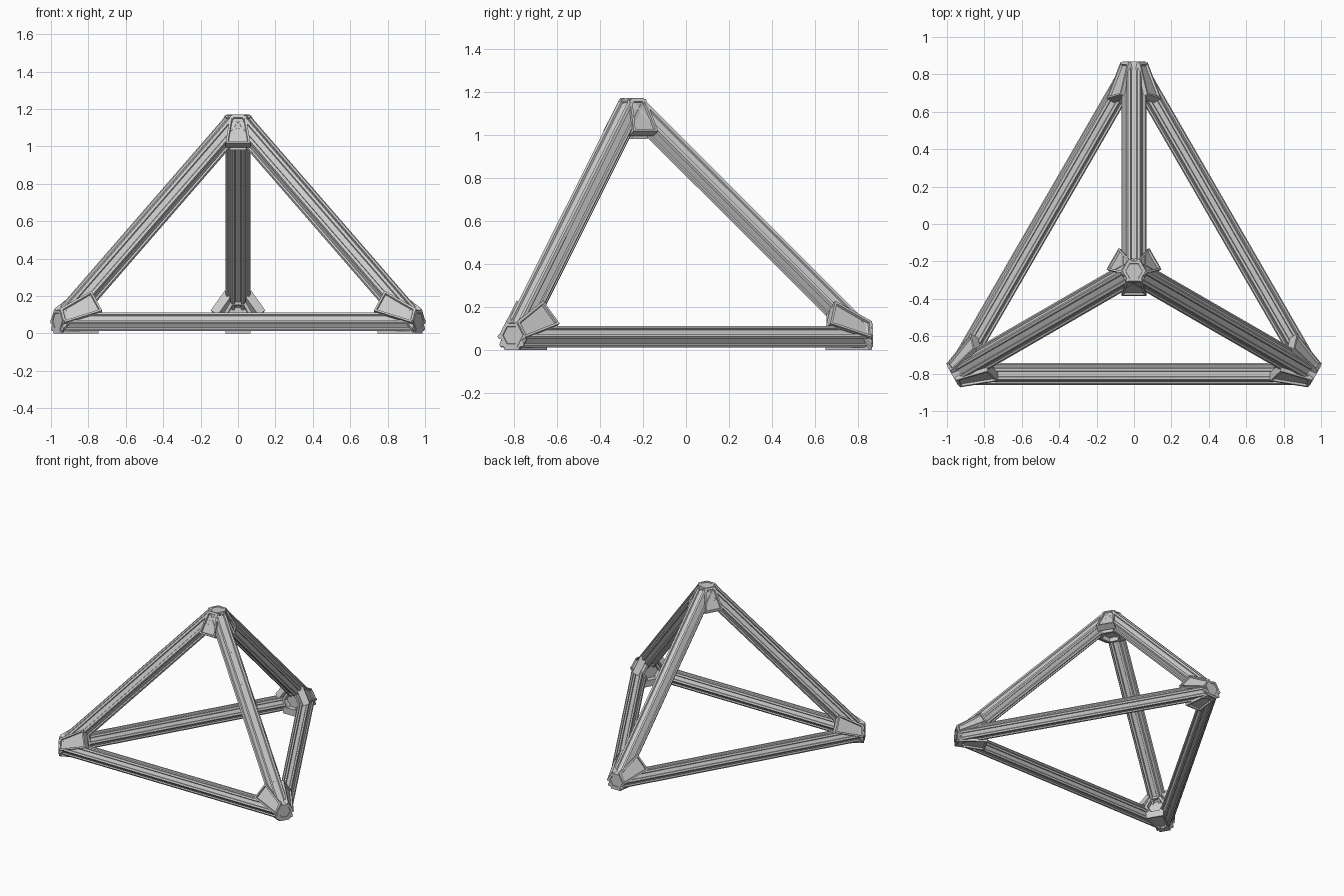
import bpy, bmesh, math
from mathutils import Vector as V

if "Cube" in bpy.data.objects:
    bpy.data.objects.remove(bpy.data.objects["Cube"])

CY = -0.252                       # y of the pyramid axis
AX = V((0, CY, 0))
UP = V((0, 0, 1))
CAP_R, CAP_Z = 1.12, 1.17         # planes that truncate the corners


def rad(a):
    return V((math.cos(math.radians(a)), math.sin(math.radians(a)), 0))


def finish(bm, name):
    bmesh.ops.recalc_face_normals(bm, faces=bm.faces)
    me = bpy.data.meshes.new(name)
    bm.to_mesh(me)
    bm.free()
    ob = bpy.data.objects.new(name, me)
    bpy.context.collection.objects.link(ob)


def loft(bm, a, b):
    va, vb = [bm.verts.new(p) for p in a], [bm.verts.new(p) for p in b]
    n = len(a)
    for i in range(n):
        bm.faces.new((va[i], va[(i + 1) % n], vb[(i + 1) % n], vb[i]))
    f1, f2 = bm.faces.new(va[::-1]), bm.faces.new(vb)
    bmesh.ops.recalc_face_normals(bm, faces=bm.faces)
    return f1, f2


def recess(bm, face, margin, depth):
    # stepped inset pocket
    bmesh.ops.inset_region(bm, faces=[face], thickness=margin)
    bmesh.ops.inset_region(bm, faces=[face], thickness=0.004, depth=-depth)


def trim(bm, co, no):
    r = bmesh.ops.bisect_plane(bm, geom=bm.verts[:] + bm.edges[:] + bm.faces[:], dist=1e-5,
                               plane_co=co, plane_no=no, clear_outer=True)
    edges = [e for e in r['geom_cut'] if isinstance(e, bmesh.types.BMEdge)]
    if edges:
        bmesh.ops.holes_fill(bm, edges=edges, sides=0)


def trim_corners(bm):
    trim(bm, V((0, 0, CAP_Z - 0.004)), UP)
    trim(bm, V((0, 0, 0)), -UP)
    for a in ANGLES:
        trim(bm, AX + rad(a) * (CAP_R - 0.004), rad(a))


# hexagonal bar with a groove along every side
def bar(name, p, q, u, apothem):
    d = (q - p).normalized()
    v = d.cross(u)
    R = apothem / math.cos(math.pi / 6)
    pts = []
    for k in range(6):
        a0, a1, am = (math.radians(30 + 60 * k + o) for o in (0, 60, 30))
        c0 = u * math.cos(a0) * R + v * math.sin(a0) * R
        c1 = u * math.cos(a1) * R + v * math.sin(a1) * R
        n = u * math.cos(am) + v * math.sin(am)
        for t, h in ((0, 0), (.22, 0), (.28, .009), (.72, .009), (.78, 0)):
            pts.append(c0.lerp(c1, t) - n * h)
    bm = bmesh.new()
    loft(bm, [p + x for x in pts], [q + x for x in pts])
    trim_corners(bm)
    finish(bm, name)


# tapered gusset lying in a pyramid face, with a slot on the outside
def gusset(name, node, d, n, s1):
    w = n.cross(d)
    bm = bmesh.new()

    def ring(h):
        return [node + d * s + w * x + n * h for s, x in
                ((-.06, -.034), (s1, -.066), (s1, .066), (-.06, .034))]
    loft(bm, ring(0.012), ring(0.062))
    trim_corners(bm)
    top = max(bm.faces, key=lambda f: f.normal.dot(n) * f.calc_area())
    recess(bm, top, 0.016, 0.012)
    finish(bm, name)


# six-sided corner hub, pocketed at both ends
def hub(name, c0, c1, e1, e2, r0, r1):
    def ring(c, r):
        return [c + (e1 * math.cos(k * math.pi / 3) + e2 * math.sin(k * math.pi / 3)) * r
                for k in range(6)]
    bm = bmesh.new()
    a, b = loft(bm, ring(c0, r0), ring(c1, r1))
    recess(bm, a, 0.016, 0.012)
    recess(bm, b, 0.02, 0.03)
    finish(bm, name)


ANGLES = (90, 210, 330)
NAMES = ('back', 'left', 'right')
apex = V((0, CY, 1.14))
base = [AX + rad(a) * 1.10 + UP * 0.062 for a in ANGLES]
slope = [b - UP * 0.02 for b in base]

for i in range(3):
    j = (i + 1) % 3
    pair = NAMES[i] + '_' + NAMES[j]
    # base bars and sloping bars
    e = (base[j] - base[i]).normalized() * 0.12
    bar('base_bar_' + pair, base[i] - e, base[j] + e, UP, 0.05)
    d = (apex - slope[i]).normalized()
    out = (rad(ANGLES[i]) - d * d.dot(rad(ANGLES[i]))).normalized()
    bar('sloping_bar_' + NAMES[i], slope[i] - d * 0.03, apex + d * 0.03, out, 0.057)

    # gussets on the side face between corners i and j
    n = (base[j] - base[i]).cross(apex - base[i]).normalized()
    if n.dot(rad(ANGLES[i] + 60)) < 0:
        n = -n
    down = ((base[i] + base[j]) / 2 - apex).normalized()
    gusset('apex_gusset_' + pair, apex, down, n, 0.17)
    for p, q, nm in ((i, j, NAMES[i]), (j, i, NAMES[j])):
        b = (base[q] - base[p]).normalized() + (apex - base[p]).normalized()
        gusset('side_gusset_%s_%s' % (pair, nm), base[p], b.normalized(), n, 0.22)

    # gusset under the corner, and the corner hub
    gusset('under_gusset_' + NAMES[i], base[i], -rad(ANGLES[i]), -UP, 0.20)
    r = rad(ANGLES[i])
    hub('corner_hub_' + NAMES[i], AX + r * CAP_R + UP * 0.068, AX + r * 0.905 + UP * 0.10,
        r.cross(UP), UP, 0.062, 0.08)

hub('apex_hub', AX + UP * CAP_Z, AX + UP * 0.98, V((1, 0, 0)), V((0, 1, 0)), 0.062, 0.085)
